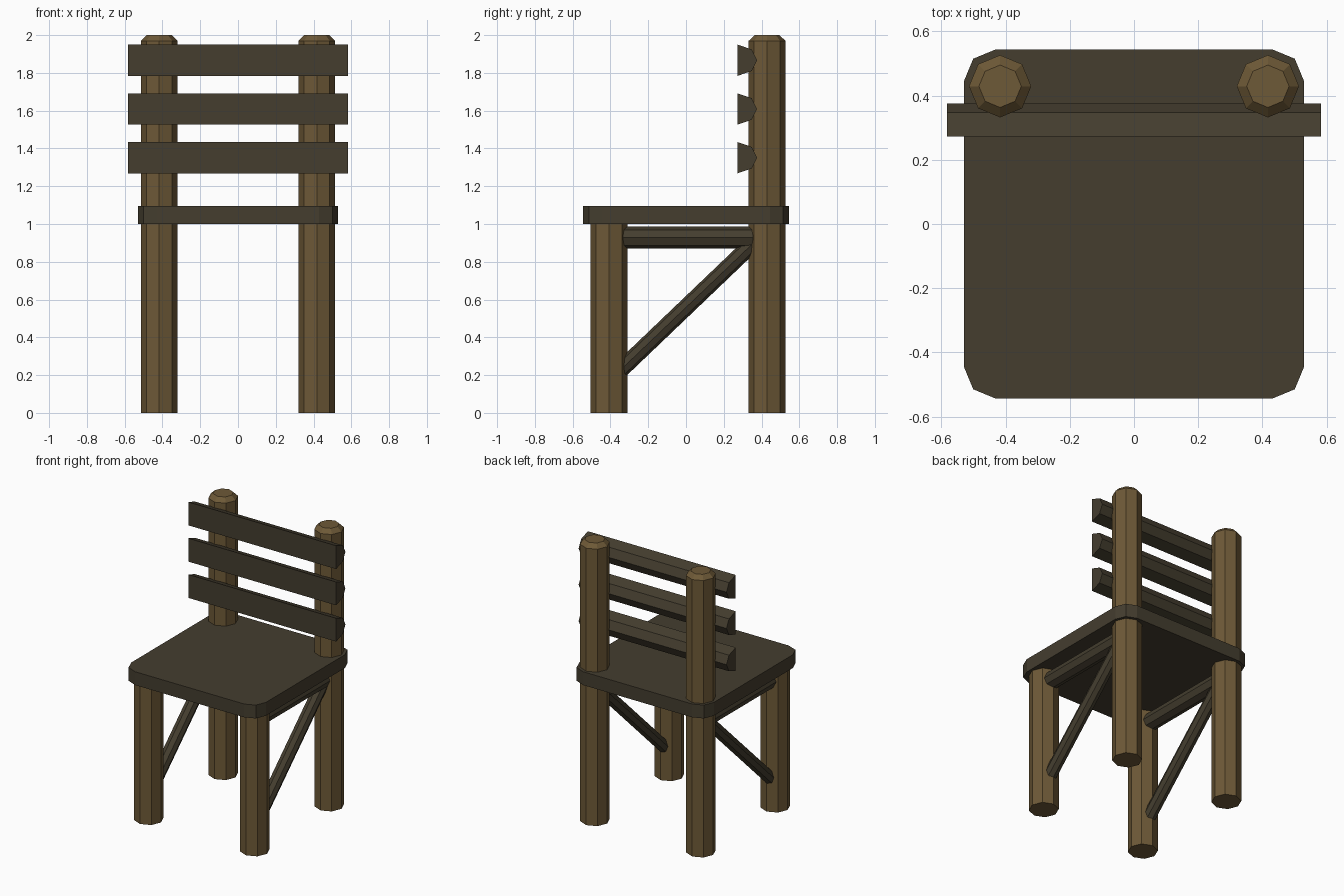
import bpy, bmesh, math
from mathutils import Vector

if "Cube" in bpy.data.objects:
    bpy.data.objects.remove(bpy.data.objects["Cube"])


def material(name, rgb):
    m = bpy.data.materials.new(name)
    m.diffuse_color = (*rgb, 1)
    m.use_nodes = True
    m.node_tree.nodes["Principled BSDF"].inputs["Base Color"].default_value = m.diffuse_color
    return m


LIGHT = material("light_brown_wood", (0.155, 0.1, 0.038))
DARK = material("dark_brown_wood", (0.058, 0.047, 0.028))


def finish(name, bm, mat):
    bmesh.ops.recalc_face_normals(bm, faces=bm.faces)
    me = bpy.data.meshes.new(name)
    bm.to_mesh(me)
    bm.free()
    me.materials.append(mat)
    ob = bpy.data.objects.new(name, me)
    bpy.context.collection.objects.link(ob)
    return ob


def loft(name, rings, mat):
    """Skin closed rings of points in order and cap both ends."""
    bm = bmesh.new()
    loops = [[bm.verts.new(p) for p in ring] for ring in rings]
    n = len(loops[0])
    for a, b in zip(loops, loops[1:]):
        for i in range(n):
            j = (i + 1) % n
            bm.faces.new((a[i], a[j], b[j], b[i]))
    bm.faces.new(loops[0])
    bm.faces.new(loops[-1])
    return finish(name, bm, mat)


ANGLES = [i * math.pi / 4 for i in range(8)]


def post(name, x, y, levels):
    """Upright eight-sided post; levels are (z, radius)."""
    loft(name, [[(x + r * math.cos(a), y + r * math.sin(a), z) for a in ANGLES]
                for z, r in levels], LIGHT)


def bar(name, start, end, r):
    """Eight-sided bar lying in a plane of constant x."""
    start, end = Vector(start), Vector(end)
    side = Vector((1, 0, 0))
    up = side.cross((end - start).normalized())
    loft(name, [[c + r * (math.cos(a) * side + math.sin(a) * up) for a in ANGLES]
                for c in (start, end)], DARK)


# Legs, back posts and side braces, mirrored left and right
for label, s in (("left", -1), ("right", 1)):
    x = s * 0.417
    post("front_leg_" + label, x, -0.408, [(0, 0.097), (1.0, 0.097)])
    post("back_post_" + label, x, 0.429, [(0, 0.097), (1.97, 0.097), (2.0, 0.066)])
    bar("side_rail_" + label, (x, -0.40, 0.928), (x, 0.42, 0.928), 0.058)
    bar("diagonal_brace_" + label, (x, -0.37, 0.205), (x, 0.40, 0.941), 0.044)

# Seat with two-segment rounded corners
corner = 0.1
outline = []
for k, (sx, sy) in enumerate(((1, 1), (-1, 1), (-1, -1), (1, -1))):
    for i in range(3):
        a = k * math.pi / 2 + i * math.pi / 4
        outline.append((sx * (0.53 - corner) + corner * math.cos(a),
                        sy * (0.544 - corner) + corner * math.sin(a)))
loft("seat", [[(px, py, z) for px, py in outline] for z in (1.0, 1.095)], DARK)

# Back slats: flat front, rounded rear
profile = [(0.272, -0.083), (0.272, 0.083), (0.348, 0.057), (0.376, 0), (0.348, -0.057)]
for i, zc in enumerate((1.351, 1.609, 1.867)):
    loft("back_slat_%d" % (i + 1),
         [[(px, y, zc + z) for y, z in profile] for px in (-0.582, 0.582)], DARK)
